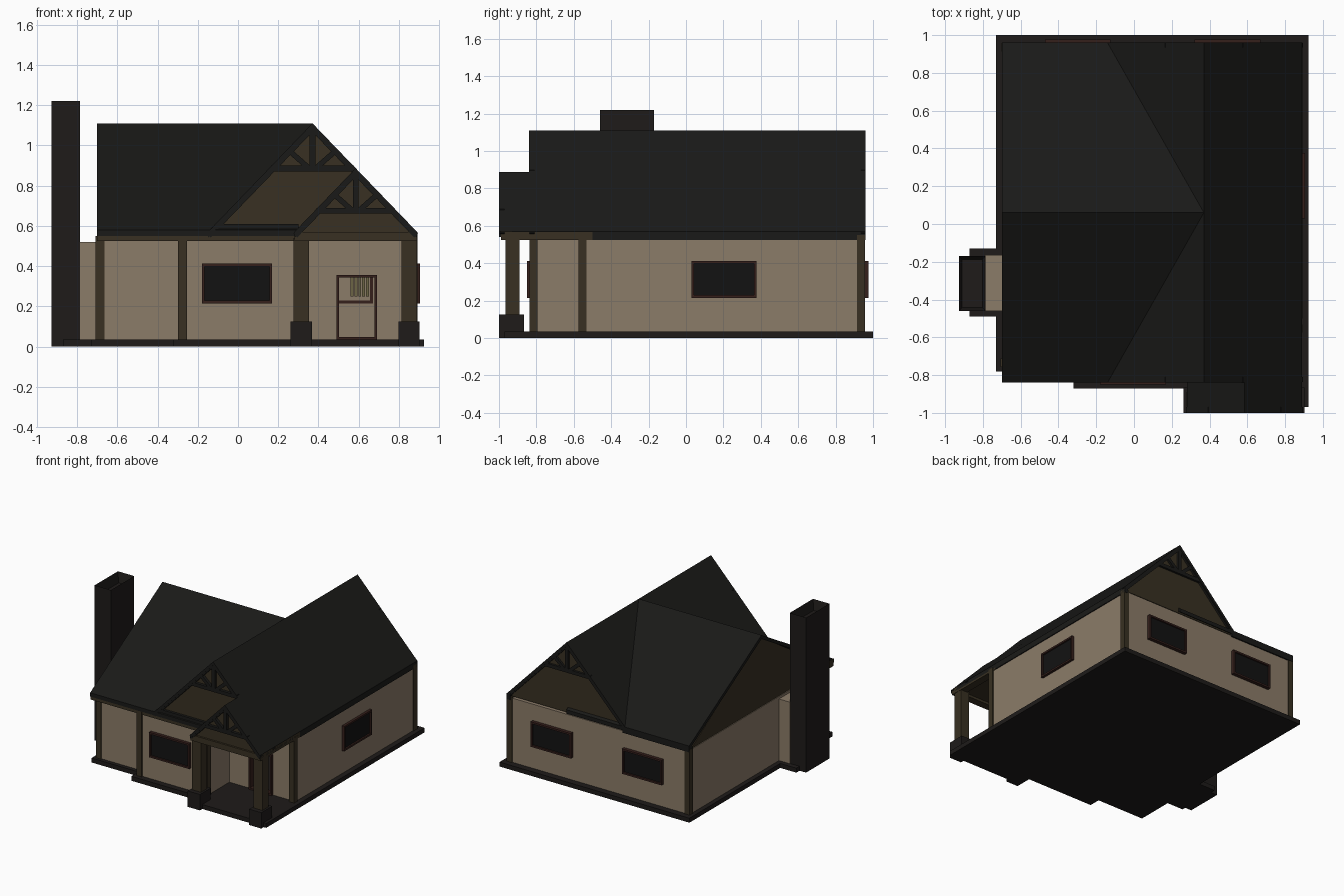
import bpy, bmesh, math
from mathutils import Vector

if "Cube" in bpy.data.objects:
    bpy.data.objects.remove(bpy.data.objects["Cube"])

def mat(name, c):
    m = bpy.data.materials.new(name)
    m.diffuse_color = (*c, 1)
    m.use_nodes = True
    m.node_tree.nodes["Principled BSDF"].inputs["Base Color"].default_value = m.diffuse_color
    return m

ROOF = mat("roof_dark", (0.010, 0.010, 0.009))
STONE = mat("stone_dark", (0.013, 0.011, 0.010))
WOOD = mat("timber", (0.040, 0.030, 0.016))
WALL = mat("plaster", (0.26, 0.20, 0.14))
FRAME = mat("window_frame", (0.035, 0.014, 0.011))
PANE = mat("glass_dark", (0.006, 0.006, 0.006))
CLOTH = mat("curtain", (0.15, 0.13, 0.06))

def finish(name, bm, m):
    bmesh.ops.recalc_face_normals(bm, faces=bm.faces)
    me = bpy.data.meshes.new(name)
    bm.to_mesh(me)
    bm.free()
    me.materials.append(m)
    ob = bpy.data.objects.new(name, me)
    bpy.context.collection.objects.link(ob)
    return ob

def prism(name, pts, axis, a, b, m):
    """Extrude a 2D profile along an axis from a to b."""
    def place(u, v, w):
        return {'x': (w, u, v), 'y': (u, w, v), 'z': (u, v, w)}[axis]
    bm = bmesh.new()
    lo = [bm.verts.new(place(u, v, a)) for u, v in pts]
    hi = [bm.verts.new(place(u, v, b)) for u, v in pts]
    bm.faces.new(lo)
    bm.faces.new(hi)
    n = len(pts)
    for i in range(n):
        j = (i + 1) % n
        bm.faces.new((lo[i], lo[j], hi[j], hi[i]))
    return finish(name, bm, m)

def box(name, x0, x1, y0, y1, z0, z1, m):
    return prism(name, [(x0, y0), (x1, y0), (x1, y1), (x0, y1)], 'z', z0, z1, m)

def strip(name, p, q, w, y0, y1, m):
    """Straight beam between two x-z points, extruded through y."""
    p, q = Vector(p), Vector(q)
    d = (q - p).normalized() * w / 2
    n = Vector((-d.y, d.x))
    prism(name, [p + n, q + n, q - n, p - n], 'y', y0, y1, m)

def gable_roof(name, c, h, ze, zt, axis, a, b, t=0.03):
    prism(name, [(c - h, ze), (c, zt), (c + h, ze), (c + h, ze - t),
                 (c, zt - t), (c - h, ze - t)], axis, a, b, ROOF)

# Foundation slab with its steps
prism("foundation", [(-.73, 1), (-.73, -.13), (-.87, -.13), (-.87, -.49), (-.73, -.49),
                     (-.73, -.78), (-.32, -.78), (-.32, -.87), (.27, -.87), (.27, -.97),
                     (.925, -.97), (.925, 1)], 'z', 0, .035, STONE)

# Hollow walls
Z0, Z1, T = .035, .54, .03
box("back_wall", -.69, .88, .95 - T, .95, Z0, Z1, WALL)
box("right_wall", .885 - T, .885, -.55, .95, Z0, Z1, WALL)
box("left_wall", -.695, -.695 + T, -.75, .95, Z0, Z1, WALL)
box("front_left_wall", -.69, -.26, -.75, -.75 + T, Z0, Z1, WALL)
box("bay_side_wall", -.28, -.28 + T, -.82, -.73, Z0, Z1, WALL)
box("bay_front_wall", -.28, .31, -.825, -.825 + T, Z0, Z1, WALL)
box("porch_side_wall", .31 - T, .31, -.82, -.53, Z0, Z1, WALL)
box("door_wall_left", .29, .49, -.55, -.55 + T, Z0, Z1, WALL)
box("door_wall_right", .69, .88, -.55, -.55 + T, Z0, Z1, WALL)
box("door_wall_top", .49, .69, -.55, -.55 + T, .355, Z1, WALL)

# Corner posts
for i, (x, y) in enumerate([(-.685, -.735), (-.275, -.815), (.30, -.815), (.87, -.553),
                            (.87, .935), (-.68, .935)]):
    box(f"corner_post_{i}", x - .022, x + .022, y - .022, y + .022, Z0, .55, WOOD)

# Porch posts on stone bases
for side, x in (("left", .315), ("right", .85)):
    box(f"porch_post_{side}", x - .038, x + .038, -.965, -.89, .1, .54, WOOD)
    box(f"porch_base_{side}", x - .053, x + .053, -1, -.865, 0, .125, STONE)

# Beams and eave boards
box("porch_front_beam", .28, .89, -.99, -.93, .525, .57, WOOD)
box("porch_right_beam", .83, .89, -.99, -.50, .525, .568, WOOD)
box("porch_left_beam", .28, .35, -.95, -.80, .525, .568, WOOD)
box("porch_ceiling", .29, .88, -.95, -.53, .545, .56, WOOD)
box("front_beam", -.70, .28, -.835, -.73, .525, .58, WOOD)
box("right_fascia", .86, .892, -.50, .96, .525, .57, ROOF)
box("back_fascia", -.70, -.12, .92, .96, .53, .57, ROOF)

# Roofs
gable_roof("main_roof", .37, .52, .57, 1.11, 'y', -.84, .96)
gable_roof("cross_roof", .06, .90, .58, 1.11, 'x', -.70, .37)
gable_roof("porch_roof", .585, .305, .57, .887, 'y', -1, -.5)

# Timber gable panels
main_tri = [(-.13, .55), (.37, 1.09), (.87, .55)]
prism("front_gable", main_tri, 'y', -.815, -.79, WOOD)
prism("back_gable", main_tri, 'y', .92, .94, WOOD)
prism("left_gable", [(-.82, .53), (.06, 1.09), (.94, .53)], 'x', -.69, -.66, WOOD)
prism("porch_gable", [(.30, .55), (.585, .865), (.87, .55)], 'y', -.975, -.95, WOOD)
box("front_gable_trim", -.11, .3, -.835, -.80, .585, .61, ROOF)

# Gable trusses: tie beam, king post, braces and rake boards
def truss(name, c, h, ze, zt, ztie, y0, y1):
    m = (zt - ze) / h
    half = (zt - ztie) / m - .01
    strip(name + "_tie", (c - half, ztie), (c + half, ztie), .028, y0, y1, ROOF)
    strip(name + "_king", (c, ztie), (c, zt - .03), .028, y0, y1, ROOF)
    r = half * .55
    for s in (-1, 1):
        strip(f"{name}_brace_{s}", (c + s * .015, ztie), (c + s * r, zt - m * r - .02),
              .026, y0, y1, ROOF)
        strip(f"{name}_rake_{s}", (c, zt - .025), (c + s * (h - .005), ze - .018),
              .026, y0, y1, ROOF)

truss("front_truss", .37, .52, .57, 1.11, .885, -.837, -.81)
truss("back_truss", .37, .52, .57, 1.11, .885, .935, .957)
truss("porch_truss", .585, .305, .57, .887, .675, -.997, -.97)

# Chimney with a hollow top, and its plaster breast
chim = box("chimney", -.927, -.785, -.46, -.17, 0, 1.22, STONE)
bm = bmesh.new()
bm.from_mesh(chim.data)
top = max(bm.faces, key=lambda f: f.calc_center_median().z)
bmesh.ops.inset_individual(bm, faces=[top], thickness=.025)
bmesh.ops.translate(bm, verts=top.verts, vec=(0, 0, -.08))
bm.to_mesh(chim.data)
bm.free()
box("chimney_breast", -.79, -.68, -.46, -.165, Z0, .52, WALL)

# Windows and door frame: u runs along the wall, d0-d1 is depth
def framed(name, axis, u0, u1, z0, z1, d0, d1, pane=True, w=.014):
    def part(n, a, b, c, d, e, f, m):
        prism(n, [(a, c), (b, c), (b, d), (a, d)], axis, e, f, m)
    part(name + "_left", u0, u0 + w, z0, z1, d0, d1, FRAME)
    part(name + "_right", u1 - w, u1, z0, z1, d0, d1, FRAME)
    part(name + "_top", u0, u1, z1 - w, z1, d0, d1, FRAME)
    part(name + "_bottom", u0, u1, z0, z0 + w, d0, d1, FRAME)
    if pane:
        part(name + "_pane", u0 + w, u1 - w, z0 + w, z1 - w, d0 + .012, d1 - .012, PANE)

framed("front_window", 'y', -.18, .17, .215, .412, -.85, -.79)
framed("right_window", 'x', .03, .377, .215, .412, .85, .905)
framed("back_window_left", 'y', -.47, -.125, .215, .412, .915, .977)
framed("back_window_right", 'y', .32, .67, .215, .412, .915, .977)
framed("door_frame", 'y', .49, .69, .036, .355, -.57, -.515, pane=False, w=.012)

# Curtain seen through the open doorway
for i in range(5):
    box(f"curtain_fold_{i}", .56 + i * .019, .574 + i * .019, .895, .91, .25, .41, CLOTH)
